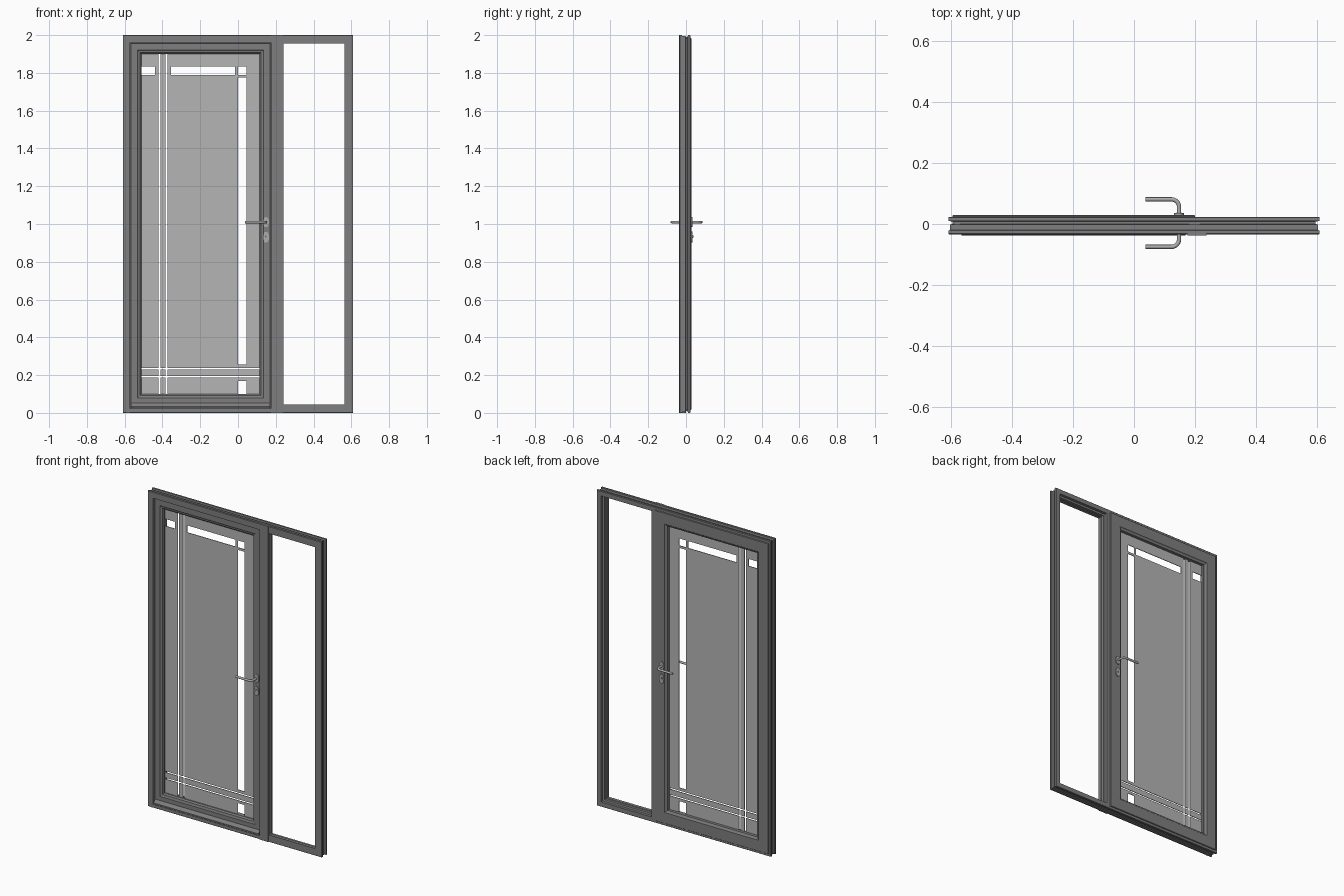
import bpy, bmesh, math
from mathutils import Matrix

old = bpy.data.objects.get("Cube")
if old:
    bpy.data.objects.remove(old)


def material(name, value):
    m = bpy.data.materials.new(name)
    m.use_nodes = True
    col = (value, value, value, 1)
    m.diffuse_color = col
    m.node_tree.nodes["Principled BSDF"].inputs["Base Color"].default_value = col
    return m


GREY = material("frame grey", 0.21)
PANE = material("pane light grey", 0.46)
METAL = material("handle metal", 0.42)
DARK = material("keyhole dark", 0.04)


def finish(name, bm, mat, smooth=False):
    bmesh.ops.recalc_face_normals(bm, faces=bm.faces)
    me = bpy.data.meshes.new(name)
    bm.to_mesh(me)
    bm.free()
    me.materials.append(mat)
    ob = bpy.data.objects.new(name, me)
    bpy.context.collection.objects.link(ob)
    if smooth:
        for o in bpy.context.selected_objects:
            o.select_set(False)
        ob.select_set(True)
        bpy.context.view_layer.objects.active = ob
        bpy.ops.object.shade_smooth_by_angle()
    return ob


def add_box(bm, x0, x1, y0, y1, z0, z1):
    mat = Matrix.Translation(((x0 + x1) / 2, (y0 + y1) / 2, (z0 + z1) / 2))
    mat = mat @ Matrix.Diagonal((x1 - x0, y1 - y0, z1 - z0, 1))
    bmesh.ops.create_cube(bm, size=1, matrix=mat)


def box(name, *dims, mat=GREY):
    bm = bmesh.new()
    add_box(bm, *dims)
    return finish(name, bm, mat)


def ring(name, x0, x1, z0, z1, profile):
    """Mitred rectangular frame; profile is a closed loop of (inset, y)."""
    bm = bmesh.new()
    loops = []
    for i, y in profile:
        corners = ((x0 + i, z0 + i), (x1 - i, z0 + i), (x1 - i, z1 - i), (x0 + i, z1 - i))
        loops.append([bm.verts.new((x, y, z)) for x, z in corners])
    for a, b in zip(loops, loops[1:] + loops[:1]):
        for k in range(4):
            n = (k + 1) % 4
            bm.faces.new((a[k], a[n], b[n], b[k]))
    return finish(name, bm, GREY)


def disc(name, x, y, z, rx, rz, depth, mat):
    bm = bmesh.new()
    m = Matrix.Translation((x, y, z)) @ Matrix.Diagonal((rx, 1, rz, 1)) @ Matrix.Rotation(math.pi / 2, 4, "X")
    bmesh.ops.create_cone(bm, cap_ends=True, segments=32, radius1=1, radius2=1, depth=depth, matrix=m)
    return finish(name, bm, mat, True)


# Outer frame with the groove around its edge
ring("outer_frame", -0.61, 0.61, 0, 2, [
    (0.002, -0.034), (0, -0.032), (0, -0.022), (0.005, -0.02), (0.005, -0.002),
    (0.014, 0), (0.014, 0.008), (0, 0.01), (0, 0.021), (0.002, 0.023),
    (0.022, 0.023), (0.022, -0.034)])

# Door jamb, head and mullion
box("door_jamb", -0.59, -0.572, -0.034, 0.0, 0.0, 1.99)
box("door_head", -0.59, 0.18, -0.034, 0.0, 1.961, 1.98)
box("mullion", 0.18, 0.217, -0.034, 0.023, 0.01, 1.99)
box("mullion_cover", 0.175, 0.238, -0.037, -0.03, 0, 2)

# Side light frame with a stepped rebate
ring("side_light_frame", 0.215, 0.59, 0.02, 1.98, [
    (0, -0.034), (0.025, -0.034), (0.025, -0.014), (0.021, -0.012),
    (0.021, 0.004), (0.01, 0.006), (0.01, 0.023), (0, 0.023)])

# Door leaf: front body and the wider overlapping back
ring("door_leaf_front", -0.568, 0.172, 0.043, 1.957, [
    (0, -0.021), (0.002, -0.023), (0.036, -0.023), (0.04, -0.02), (0.05, -0.018),
    (0.057, -0.01), (0.057, 0.016), (0, 0.016)])
ring("door_leaf_back", -0.597, 0.2, 0.016, 1.984, [
    (0, 0.0225), (0, 0.027), (0.002, 0.029), (0.07, 0.029), (0.074, 0.025),
    (0.084, 0.02), (0.084, 0.012), (0.03, 0.012), (0.03, 0.0225)])
box("door_leaf_foot", -0.568, 0.172, -0.02, 0.016, 0.024, 0.044)

# Sloped weather bar at the foot of the door
bm = bmesh.new()
ends = [[bm.verts.new((x, y, z)) for y, z in
         ((-0.018, 0.026), (-0.038, 0.026), (-0.038, 0.034), (-0.023, 0.052), (-0.018, 0.052))]
        for x in (-0.566, 0.17)]
for e in ends:
    bm.faces.new(e)
for k in range(5):
    n = (k + 1) % 5
    bm.faces.new((ends[0][k], ends[0][n], ends[1][n], ends[1][k]))
finish("weather_bar", bm, GREY)

# Pane, laid out as a grid of cells with open slots (x0, x1, z0, z1)
L, R, B, T = -0.515, 0.118, 0.098, 1.902
slots = [(L, -0.44, 1.79, 1.835), (-0.355, -0.015, 1.79, 1.835), (0, 0.046, 1.79, 1.835),
         (0, 0.046, 0.255, 1.775), (0, 0.046, B, 0.17),
         (-0.421, -0.411, B, T), (-0.384, -0.374, B, T),
         (L, R, 0.229, 0.237), (L, R, 0.187, 0.195)]
xs = sorted({L, R} | {v for s in slots for v in s[:2]})
zs = sorted({B, T} | {v for s in slots for v in s[2:]})
bm = bmesh.new()
vert = {}


def corner(x, z):
    if (x, z) not in vert:
        vert[x, z] = bm.verts.new((x, -0.002, z))
    return vert[x, z]


for xa, xb in zip(xs, xs[1:]):
    for za, zb in zip(zs, zs[1:]):
        cx, cz = (xa + xb) / 2, (za + zb) / 2
        if not any(s[0] < cx < s[1] and s[2] < cz < s[3] for s in slots):
            bm.faces.new((corner(xa, za), corner(xb, za), corner(xb, zb), corner(xa, zb)))
bmesh.ops.dissolve_limit(bm, angle_limit=0.01, verts=bm.verts, edges=bm.edges)
solid = bmesh.ops.extrude_face_region(bm, geom=bm.faces[:])
bmesh.ops.translate(bm, vec=(0, 0.004, 0), verts=[v for v in solid["geom"] if isinstance(v, bmesh.types.BMVert)])
finish("door_pane", bm, PANE)

# Lever handles, rosettes and lock plates on both faces
HX = 0.148
for side, s, face in (("front", -1, -0.023), ("back", 1, 0.029)):
    disc(side + "_handle_rosette", HX, face + s * 0.003, 1.01, 0.017, 0.027, 0.007, METAL)
    disc(side + "_lock_plate", HX, face + s * 0.003, 0.93, 0.017, 0.029, 0.007, METAL)
    disc(side + "_lock_cylinder", HX, face + s * 0.005, 0.934, 0.008, 0.008, 0.007, METAL)
    disc(side + "_keyhole", HX, face + s * 0.007, 0.934, 0.002, 0.005, 0.005, DARK)
    reach, bend = face + s * 0.052, 0.025
    path = [(HX, face)]
    for k in range(9):
        a = math.pi / 2 * k / 8
        path.append((HX - bend + bend * math.cos(a), reach - s * bend + s * bend * math.sin(a)))
    path.append((0.037, reach))
    cu = bpy.data.curves.new(side + "_lever", "CURVE")
    cu.dimensions = "3D"
    cu.bevel_depth = 0.007
    cu.bevel_resolution = 3
    cu.use_fill_caps = True
    sp = cu.splines.new("POLY")
    sp.points.add(len(path) - 1)
    for p, (x, y) in zip(sp.points, path):
        p.co = (x, y, 1.01, 1)
    sp.use_smooth = True
    cu.materials.append(METAL)
    bpy.context.collection.objects.link(bpy.data.objects.new(side + "_lever", cu))
